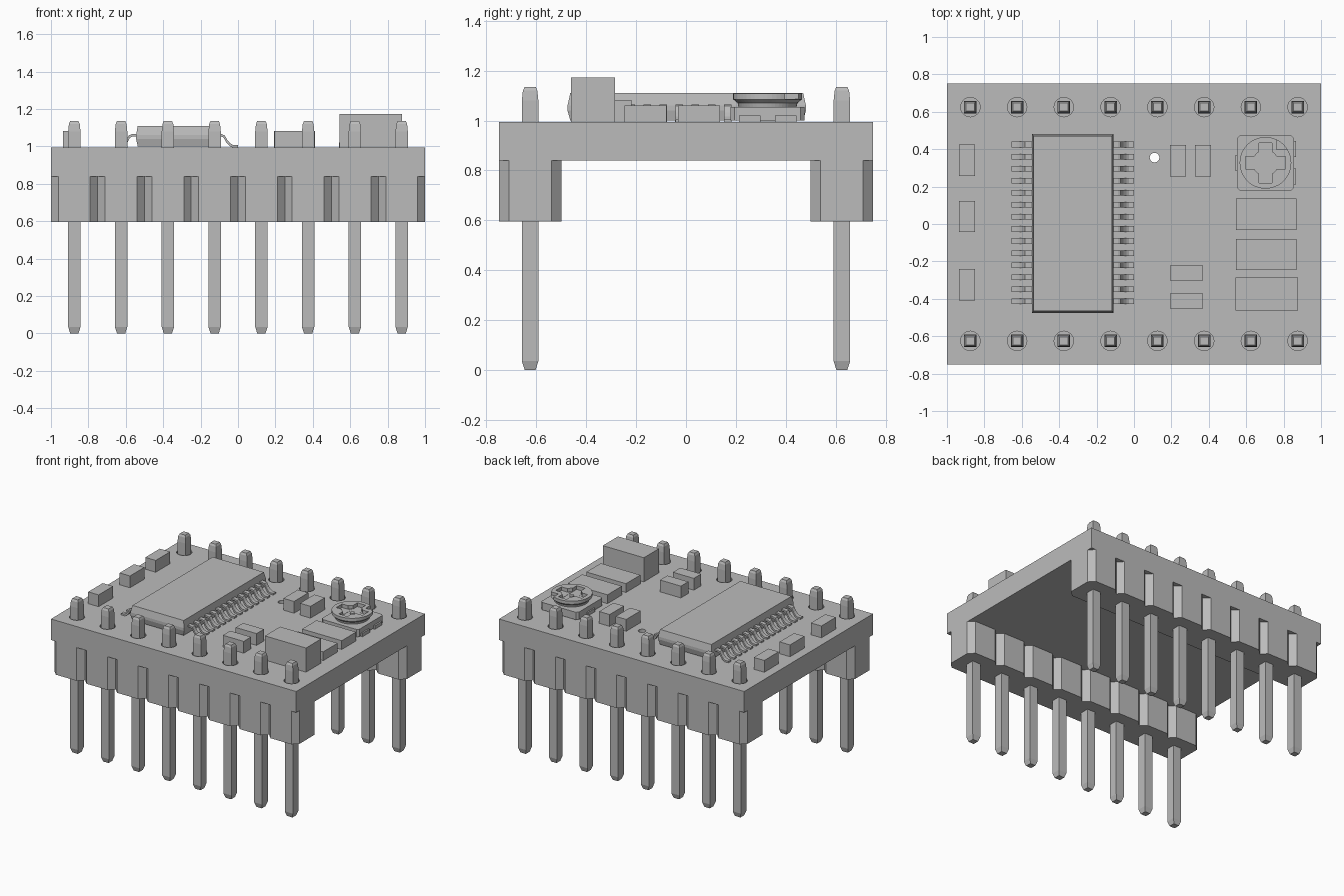
import bpy
import bmesh
import math

cube = bpy.data.objects.get("Cube")
if cube:
    bpy.data.objects.remove(cube, do_unlink=True)

grey = bpy.data.materials.new("plain grey")
grey.use_nodes = True
grey.diffuse_color = (0.5, 0.5, 0.5, 1)
for node in grey.node_tree.nodes:
    if node.type == "BSDF_PRINCIPLED":
        node.inputs["Base Color"].default_value = grey.diffuse_color

TOP = 0.995      # board surface
UNDER = 0.84     # board underside


def place(name, mesh, loc=(0, 0, 0), turn=0):
    ob = bpy.data.objects.new(name, mesh)
    ob.location = loc
    ob.rotation_euler.z = turn
    bpy.context.scene.collection.objects.link(ob)
    return ob


def loft(name, rings):
    """Skin a stack of equal-length rings of points and cap both ends."""
    bm = bmesh.new()
    loops = [[bm.verts.new(p) for p in ring] for ring in rings]
    n = len(loops[0])
    for a, b in zip(loops, loops[1:]):
        for i in range(n):
            j = (i + 1) % n
            bm.faces.new((a[i], a[j], b[j], b[i]))
    bm.faces.new(loops[0][::-1])
    bm.faces.new(loops[-1])
    bmesh.ops.recalc_face_normals(bm, faces=bm.faces)
    mesh = bpy.data.meshes.new(name)
    bm.to_mesh(mesh)
    bm.free()
    mesh.materials.append(grey)
    return mesh


def rect(hx, hy, z, c=0):
    """Rectangle ring, with corners chamfered by c."""
    if not c:
        return [(-hx, -hy, z), (hx, -hy, z), (hx, hy, z), (-hx, hy, z)]
    pts = [(hx, hy - c), (hx - c, hy), (c - hx, hy), (-hx, hy - c),
           (-hx, c - hy), (c - hx, -hy), (hx - c, -hy), (hx, c - hy)]
    return [(x, y, z) for x, y in pts]


def circle(r, z, n=32):
    return [(r * math.cos(math.tau * i / n), r * math.sin(math.tau * i / n), z)
            for i in range(n)]


def box(name, x0, x1, y0, y1, z0, z1):
    hx, hy = (x1 - x0) / 2, (y1 - y0) / 2
    mesh = loft(name, [rect(hx, hy, z0), rect(hx, hy, z1)])
    return place(name, mesh, ((x0 + x1) / 2, (y0 + y1) / 2, 0))


def cut(ob, cutters):
    """Subtract the cutters, bake the result and remove them."""
    for c in cutters:
        c.hide_render = True
        mod = ob.modifiers.new("cut", "BOOLEAN")
        mod.operation = "DIFFERENCE"
        mod.solver = "EXACT"
        mod.object = c
    bpy.context.view_layer.update()
    graph = bpy.context.evaluated_depsgraph_get()
    mesh = bpy.data.meshes.new_from_object(ob.evaluated_get(graph))
    ob.modifiers.clear()
    ob.data = mesh
    for c in cutters:
        bpy.data.objects.remove(c, do_unlink=True)


pin_spots = [(-0.875 + 0.25 * i, y) for y in (-0.625, 0.625) for i in range(8)]

# Circuit board with pin holes and one small via
board = box("circuit_board", -1, 1, -0.75, 0.75, UNDER, TOP)
hole = loft("hole", [circle(0.052, 0.8, 24), circle(0.052, 1.1, 24)])
via = loft("via", [circle(0.026, 0.8, 16), circle(0.026, 1.1, 16)])
cut(board, [place("hole", hole, (x, y, 0)) for x, y in pin_spots]
    + [place("via", via, (0.11, 0.355, 0))])

# Header blocks and tapered pins
block = loft("header_block", [rect(0.125, 0.125, z, 0.04) for z in (0.595, UNDER)])
pin = loft("header_pin", [rect(0.022, 0.022, 0), rect(0.033, 0.033, 0.035),
                          rect(0.033, 0.033, 1.08), rect(0.029, 0.029, 1.12),
                          rect(0.022, 0.022, 1.135)])
for x, y in pin_spots:
    place("header_block", block, (x, y, 0))
    place("header_pin", pin, (x, y, 0))

# Driver chip with drafted sides
CX = -0.327
chip = loft("chip_body", [rect(0.209, 0.467, TOP + 0.005), rect(0.218, 0.478, 1.04),
                          rect(0.218, 0.478, 1.06), rect(0.209, 0.467, 1.11)])
place("chip_body", chip, (CX, 0.003, 0))

# Gull-wing leads along both sides of the chip
path = [(0.21, 1.053), (0.235, 1.053), (0.25, 1.047), (0.265, 1.02),
        (0.28, 1.004), (0.295, TOP), (0.327, TOP)]
outline = path + [(x + 0.006, z + 0.012) for x, z in path[-2::-1]]
outline.insert(len(path), (path[-1][0], TOP + 0.012))
lead = loft("chip_lead", [[(x, y, z) for x, z in outline] for y in (-0.015, 0.015)])
for i in range(14):
    y = 0.425 - 0.0645 * i
    place("chip_lead_left", lead, (CX, y, 0))
    place("chip_lead_right", lead, (CX, y, 0), math.pi)

# Small surface-mount parts
for y in (0.34, 0.04, -0.325):
    box("side_capacitor", -0.935, -0.85, y - 0.084, y + 0.084, TOP, 1.082)
for x in (0.235, 0.37):
    box("rear_capacitor", x - 0.043, x + 0.043, 0.255, 0.422, TOP, 1.082)
for y in (-0.262, -0.412):
    box("front_capacitor", 0.195, 0.365, y - 0.043, y + 0.043, TOP, 1.082)
for y in (0.052, -0.163):
    box("sense_resistor", 0.545, 0.868, y - 0.084, y + 0.084, TOP, 1.06)
box("large_capacitor", 0.543, 0.878, -0.462, -0.285, TOP, 1.173)

# Trimmer: base, contact tabs, flared dial with a cross slot
TX, TY = 0.703, 0.327
base = loft("trimmer_base", [rect(0.152, 0.148, z, 0.015) for z in (TOP + 0.005, 1.055)])
place("trimmer_base", base, (TX, TY, 0))
for y in (0.255, 0.4):
    box("trimmer_contact", 0.82, 0.866, y - 0.043, y + 0.043, TOP, 1.02)
box("trimmer_wiper", 0.541, 0.58, 0.287, 0.367, TOP, 1.02)

dial_mesh = loft("trimmer_dial", [circle(0.115, 1.05, 48), circle(0.12, 1.07, 48),
                                  circle(0.138, 1.085, 48), circle(0.138, 1.108, 48)])
dial = place("trimmer_dial", dial_mesh, (TX, TY, 0))
recess = loft("recess", [circle(0.068, 1.083), circle(0.068, 1.2)])
cut(dial, [
    box("slot", TX - 0.107, TX + 0.107, TY - 0.034, TY + 0.034, 1.082, 1.2),
    box("slot", TX - 0.034, TX + 0.034, TY - 0.107, TY + 0.107, 1.081, 1.2),
    place("recess", recess, (TX, TY, 0)),
    box("notch", TX + 0.06, TX + 0.2, TY + 0.07, TY + 0.2, 1.086, 1.2),
])
place("trimmer_centre", loft("trimmer_centre", [circle(0.016, 1.07, 16),
                                                circle(0.016, 1.088, 16)]), (TX, TY, 0))
